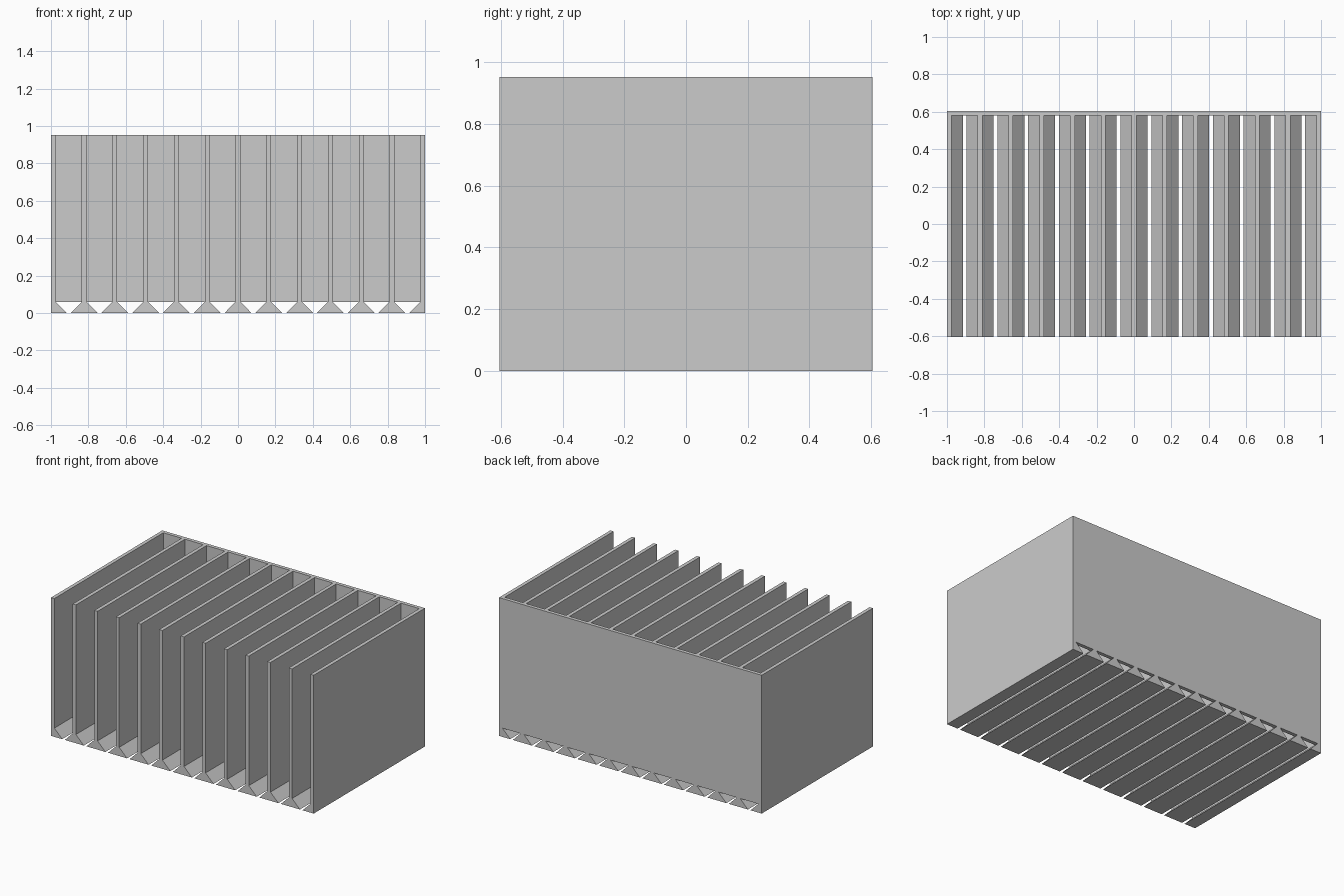
import bpy, bmesh

if "Cube" in bpy.data.objects:
    bpy.data.objects.remove(bpy.data.objects["Cube"])

W, D, H = 1.0, 0.605, 0.952      # half width, half depth, height
T = 0.025                        # sheet thickness
RIDGE = 0.06                     # height of the sloped floor ridges
GAP = 0.01                       # half width of the floor slots
BAYS = 12
PITCH = (2 * W - T) / BAYS

grey = bpy.data.materials.new("light grey")
grey.diffuse_color = (0.6, 0.6, 0.6, 1)
grey.use_nodes = True
grey.node_tree.nodes["Principled BSDF"].inputs["Base Color"].default_value = grey.diffuse_color


def extrude_profile(name, points, y0, y1):
    """Extrude an (x, z) outline from y0 to y1."""
    bm = bmesh.new()
    face = bm.faces.new([bm.verts.new((x, y0, z)) for x, z in points])
    res = bmesh.ops.extrude_face_region(bm, geom=[face])
    verts = [v for v in res["geom"] if isinstance(v, bmesh.types.BMVert)]
    bmesh.ops.translate(bm, verts=verts, vec=(0, y1 - y0, 0))
    bmesh.ops.recalc_face_normals(bm, faces=bm.faces)
    mesh = bpy.data.meshes.new(name)
    bm.to_mesh(mesh)
    bm.free()
    mesh.materials.append(grey)
    obj = bpy.data.objects.new(name, mesh)
    bpy.context.collection.objects.link(obj)
    return obj


# Upright dividers, each flaring into a sloped floor ridge; the ends flare inward only
for i in range(BAYS + 1):
    c = -W + T / 2 + i * PITCH
    l, r = c - T / 2, c + T / 2
    foot = PITCH / 2 - GAP
    left = [(l, 0)] if i == 0 else [(l, RIDGE), (c - foot, 0)]
    right = [(r, RIDGE)] if i < BAYS else []
    base = [(c + foot, 0)] if i < BAYS else [(r, 0)]
    name = "end_wall" if i in (0, BAYS) else "divider"
    extrude_profile(name, [(l, H)] + left + base + right + [(r, H)], -D, D)

# Back panels between dividers, leaving the drain openings clear below
for i in range(BAYS):
    x0 = -W + T + i * PITCH
    x1 = x0 + PITCH - T
    extrude_profile("back_panel", [(x0, RIDGE), (x1, RIDGE), (x1, H), (x0, H)], D - T, D)
